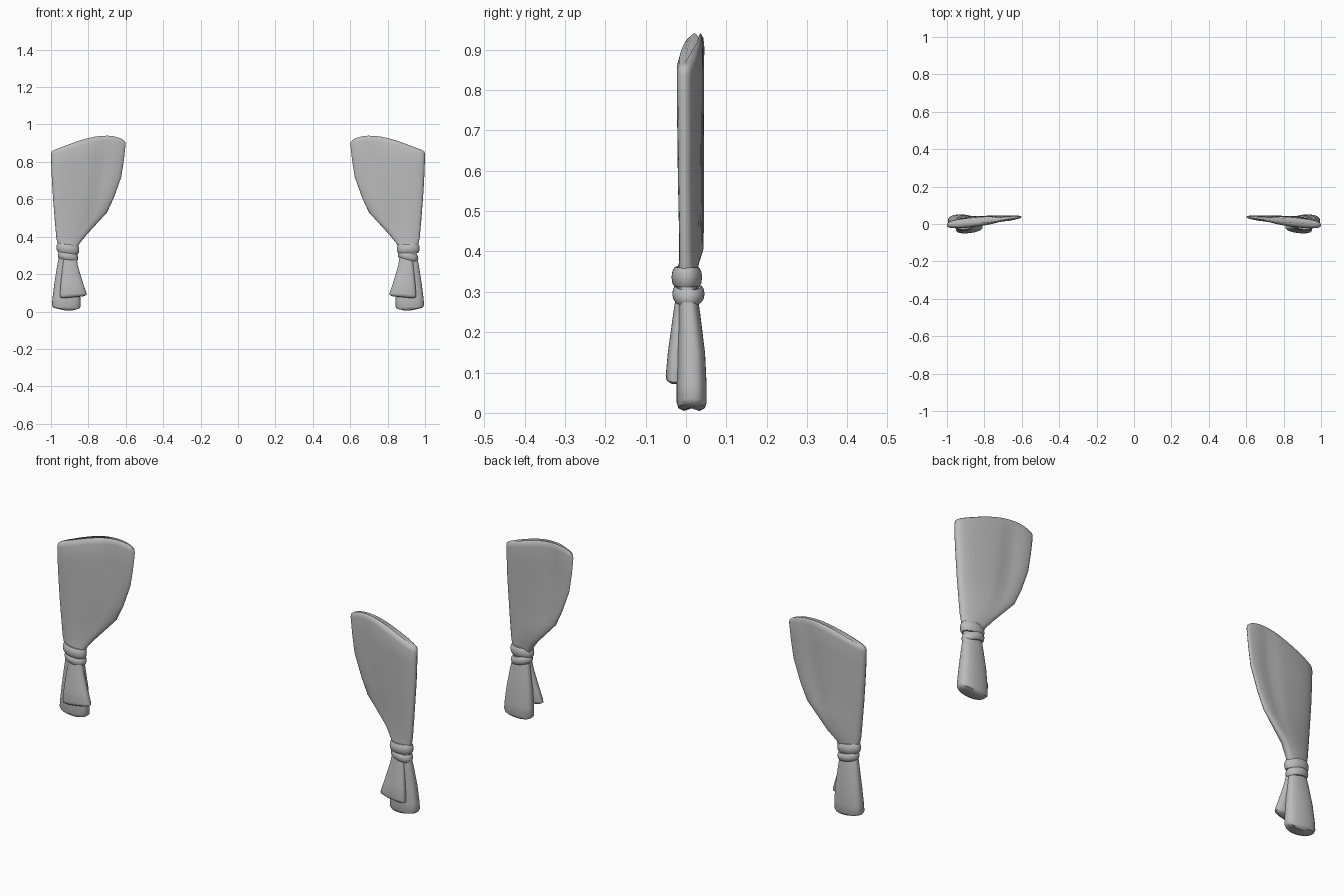
import bpy, bmesh, math
from mathutils import Vector

cube = bpy.data.objects.get("Cube")
if cube:
    bpy.data.objects.remove(cube, do_unlink=True)

cloth = bpy.data.materials.new("grey_cloth")
cloth.use_nodes = True
cloth.diffuse_color = (0.5, 0.5, 0.5, 1)
cloth.node_tree.nodes["Principled BSDF"].inputs["Base Color"].default_value = (0.5, 0.5, 0.5, 1)


def loft(name, rings, side, closed=False, angle=50):
    """Skin a list of equal rings; side=-1 mirrors the part across x."""
    bm = bmesh.new()
    loops = [[bm.verts.new((p[0] * side, p[1], p[2])) for p in r] for r in rings]
    n = len(loops[0])
    pairs = list(zip(loops, loops[1:]))
    if closed:
        pairs.append((loops[-1], loops[0]))
    for a, b in pairs:
        for i in range(n):
            j = (i + 1) % n
            bm.faces.new((a[i], a[j], b[j], b[i]))
    if not closed:
        bm.faces.new(loops[0])
        bm.faces.new(loops[-1])
    bmesh.ops.recalc_face_normals(bm, faces=bm.faces[:])
    me = bpy.data.meshes.new(name)
    bm.to_mesh(me)
    bm.free()
    ob = bpy.data.objects.new(name, me)
    bpy.context.collection.objects.link(ob)
    me.materials.append(cloth)
    bpy.ops.object.select_all(action='DESELECT')
    ob.select_set(True)
    bpy.context.view_layer.objects.active = ob
    bpy.ops.object.shade_smooth_by_angle(angle=math.radians(angle))
    return ob


def section(inner, outer, thick_in, thick_out, bow=0.0, dent=0.0, n=32):
    """Flat rounded cross-section between an inner and an outer (x, y, z) point."""
    inner, outer = Vector(inner), Vector(outer)
    ring = []
    for k in range(n):
        a = 2 * math.pi * k / n
        u = 0.5 - 0.5 * math.cos(a)
        s = math.copysign(abs(math.sin(a)) ** 0.7, -math.sin(a))
        p = inner.lerp(outer, u)
        p.y += s * (thick_in + (thick_out - thick_in) * u)
        p.z += bow * math.sin(math.pi * u ** 0.7)
        # soft crease running beside the inner edge
        p.y -= s * dent * math.exp(-((u - 0.28) / 0.09) ** 2)
        ring.append(p)
    return ring


def drape(side):
    return [
        section((0.865, 0.005, 0.31), (0.955, 0.0, 0.31), 0.024, 0.024),
        section((0.85, 0.01, 0.36), (0.965, 0.0, 0.36), 0.024, 0.022),
        section((0.81, 0.028, 0.41), (0.972, -0.002, 0.40), 0.026, 0.024),
        section((0.70, 0.035, 0.53), (0.98, -0.003, 0.49), 0.018, 0.028, 0, 0.004),
        section((0.663, 0.036, 0.61), (0.987, -0.004, 0.58), 0.017, 0.03, 0, 0.007),
        section((0.624, 0.036, 0.72), (0.994, -0.004, 0.68), 0.016, 0.032, 0.01, 0.009),
        section((0.61, 0.037, 0.81), (0.998, -0.005, 0.77), 0.016, 0.033, 0.025, 0.009),
        section((0.601, 0.038, 0.89), (1.0, -0.005, 0.835), 0.015, 0.033, 0.04, 0.005),
        section((0.602, 0.038, 0.906), (0.998, -0.003, 0.853), 0.012, 0.028, 0.042, 0.002),
        section((0.612, 0.038, 0.914), (0.985, 0.0, 0.863), 0.006, 0.016, 0.042),
    ]


def back_tail():
    return [
        section((0.868, 0.005, 0.31), (0.955, 0.003, 0.31), 0.022, 0.022),
        section((0.86, 0.01, 0.24), (0.968, 0.008, 0.24), 0.026, 0.028),
        section((0.848, 0.012, 0.15), (0.982, 0.013, 0.15), 0.032, 0.037),
        section((0.843, 0.014, 0.07), (0.992, 0.014, 0.07), 0.034, 0.04),
        section((0.842, 0.014, 0.025), (0.995, 0.014, 0.035), 0.034, 0.04, -0.005),
        section((0.848, 0.014, 0.017), (0.989, 0.014, 0.022), 0.03, 0.036, -0.008),
        section((0.865, 0.014, 0.014), (0.97, 0.014, 0.016), 0.018, 0.022, -0.010),
    ]


def front_tail():
    return [
        section((0.868, -0.002, 0.31), (0.93, -0.006, 0.31), 0.018, 0.018),
        section((0.855, -0.008, 0.24), (0.938, -0.014, 0.24), 0.02, 0.022),
        section((0.828, -0.014, 0.15), (0.948, -0.024, 0.15), 0.024, 0.026),
        section((0.811, -0.016, 0.10), (0.952, -0.028, 0.09), 0.026, 0.028),
        section((0.81, -0.016, 0.09), (0.951, -0.028, 0.077), 0.024, 0.026),
        section((0.822, -0.016, 0.082), (0.938, -0.027, 0.071), 0.014, 0.015),
    ]


def tie_ring(centre, rx, ry, tilt, half_w, half_h, n=32, m=10):
    """Soft oval cord wrapped round the gathered cloth."""
    rings = []
    for k in range(n):
        a = 2 * math.pi * k / n
        ring = []
        for i in range(m):
            b = 2 * math.pi * i / m
            w = half_w * math.cos(b)
            ring.append((centre[0] + (rx + w) * math.cos(a),
                         centre[1] + (ry + w) * math.sin(a),
                         centre[2] + half_h * math.sin(b) + tilt * math.cos(a)))
        rings.append(ring)
    return rings


for side, label in ((1, "left"), (-1, "right")):
    loft(label + "_curtain_drape", drape(side), side)
    loft(label + "_curtain_back_tail", back_tail(), side)
    loft(label + "_curtain_front_tail", front_tail(), side)
    # the two wraps slope a little differently on each curtain
    upper_tilt, lower_tilt = (0.001, -0.01) if side > 0 else (0.007, 0.008)
    loft(label + "_upper_tie", tie_ring((0.91, 0.002, 0.336), 0.05, 0.027, upper_tilt, 0.011, 0.025),
         side, True)
    loft(label + "_lower_tie", tie_ring((0.909, 0.006, 0.295), 0.044, 0.029, lower_tilt, 0.011, 0.02),
         side, True)
